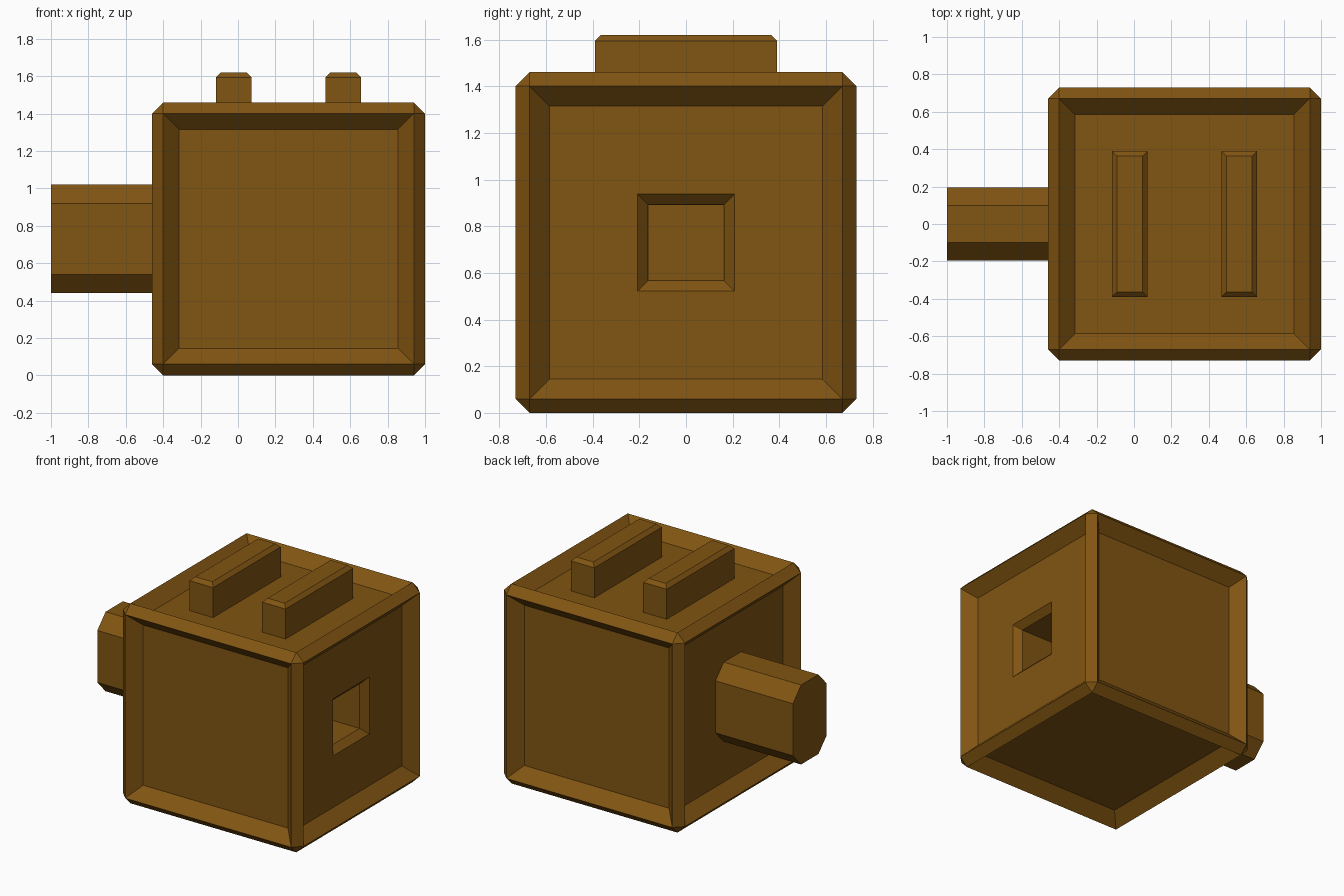
import bpy, bmesh
from mathutils import Matrix, Vector

if "Cube" in bpy.data.objects:
    bpy.data.objects.remove(bpy.data.objects["Cube"])

SIZE, CX = 1.46, 0.27
brown = bpy.data.materials.new("brown")
brown.diffuse_color = (0.22, 0.09, 0.006, 1)
brown.use_nodes = True
brown.node_tree.nodes["Principled BSDF"].inputs["Base Color"].default_value = brown.diffuse_color


def finish(bm, name):
    bmesh.ops.recalc_face_normals(bm, faces=bm.faces[:])
    mesh = bpy.data.meshes.new(name)
    bm.to_mesh(mesh)
    bm.free()
    mesh.materials.append(brown)
    obj = bpy.data.objects.new(name, mesh)
    bpy.context.collection.objects.link(obj)
    return obj


def inset(bm, faces, thickness, depth):
    bm.normal_update()
    bmesh.ops.inset_individual(bm, faces=faces, thickness=thickness,
                               depth=depth, use_even_offset=True)


# Body: chamfered cube with a sunken panel on every side
bm = bmesh.new()
bmesh.ops.create_cube(bm, size=SIZE,
                      matrix=Matrix.Translation((CX, 0, SIZE / 2)))
bmesh.ops.bevel(bm, geom=bm.edges[:], offset=0.06, segments=1, affect='EDGES')
panels = [f for f in bm.faces if f.calc_area() > 1]
inset(bm, panels, 0.085, -0.085)

# Square socket with a chamfered mouth in the right panel
right = [max(panels, key=lambda f: f.calc_center_median().x)]
inset(bm, right, 0.377, 0)
inset(bm, right, 0.046, -0.046)
inset(bm, right, 0.001, -0.45)
finish(bm, "body")

# Peg: eight-sided bar sticking out of the left panel
bm = bmesh.new()
quarter = [(0.195, 0.19), (0.10, 0.29)]
profile = (quarter + [(-y, z) for y, z in reversed(quarter)]
           + [(-y, -z) for y, z in quarter]
           + [(y, -z) for y, z in reversed(quarter)])
end = bm.faces.new([bm.verts.new((-1, y, 0.73 + z)) for y, z in profile])
ext = bmesh.ops.extrude_face_region(bm, geom=[end], use_keep_orig=True)
bmesh.ops.translate(bm, vec=Vector((0.63, 0, 0)),
                    verts=[v for v in ext["geom"]
                           if isinstance(v, bmesh.types.BMVert)])
finish(bm, "side_peg")

# Two top rails with chamfered upper edges
Z0, Z1 = 1.37, 1.62
for side, name in ((-1, "left_rail"), (1, "right_rail")):
    bm = bmesh.new()
    bmesh.ops.create_cube(
        bm, size=1,
        matrix=Matrix.Translation((CX + side * 0.2925, 0, (Z0 + Z1) / 2))
        @ Matrix.Diagonal((0.19, 0.78, Z1 - Z0, 1)))
    top = [e for e in bm.edges if all(v.co.z > 1.6 for v in e.verts)]
    bmesh.ops.bevel(bm, geom=top, offset=0.026, segments=1, affect='EDGES')
    finish(bm, name)
